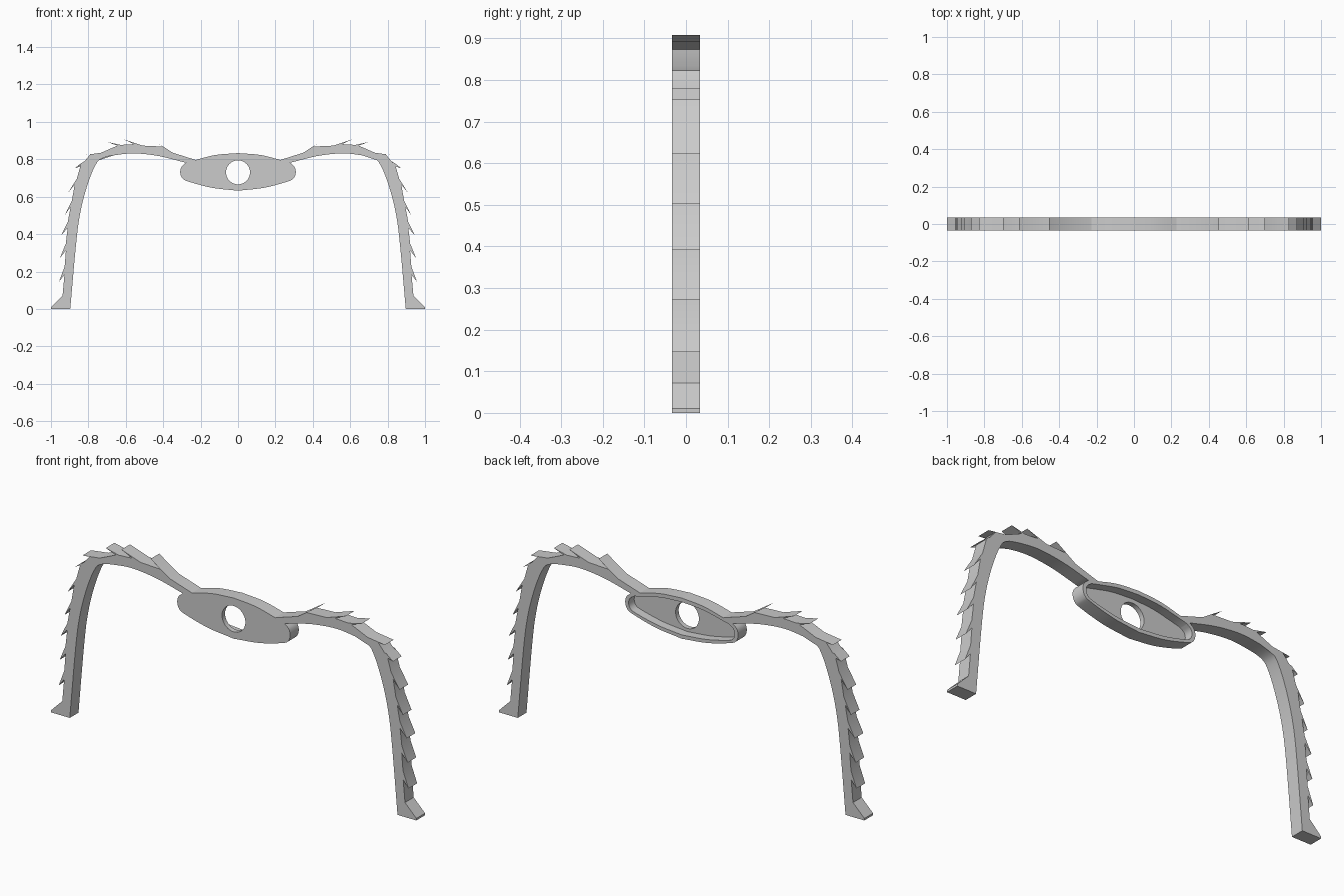
import bpy, bmesh, math
from mathutils import Vector

if "Cube" in bpy.data.objects:
    bpy.data.objects.remove(bpy.data.objects["Cube"], do_unlink=True)

DEPTH = 0.034          # half thickness of the whole frame
grey = bpy.data.materials.new("plain_grey")
grey.use_nodes = True
grey.diffuse_color = (0.6, 0.6, 0.6, 1)
grey.node_tree.nodes["Principled BSDF"].inputs["Base Color"].default_value = (0.6, 0.6, 0.6, 1)


def smooth_path(points, steps=5):
    """Catmull-Rom curve through the points, ends included."""
    pts = [Vector(p) for p in points]
    pts = [2 * pts[0] - pts[1]] + pts + [2 * pts[-1] - pts[-2]]
    out = []
    for a, b, c, d in zip(pts, pts[1:], pts[2:], pts[3:]):
        for i in range(steps):
            t = i / steps
            out.append(0.5 * (2 * b + (c - a) * t + (2 * a - 5 * b + 4 * c - d) * t * t
                              + (3 * b - a - 3 * c + d) * t ** 3))
    return out + [pts[-2]]


def slab(name, outline, front, back):
    """Extrude an outline of (x, z) points from y = front to y = back."""
    bm = bmesh.new()
    face = bm.faces.new([bm.verts.new((p[0], front, p[1])) for p in outline])
    new = bmesh.ops.extrude_face_region(bm, geom=[face])["geom"]
    bmesh.ops.translate(bm, vec=(0, back - front, 0),
                        verts=[v for v in new if isinstance(v, bmesh.types.BMVert)])
    bmesh.ops.recalc_face_normals(bm, faces=bm.faces)
    mesh = bpy.data.meshes.new(name)
    bm.to_mesh(mesh)
    bm.free()
    mesh.materials.append(grey)
    obj = bpy.data.objects.new(name, mesh)
    bpy.context.collection.objects.link(obj)
    return obj


def select(obj):
    bpy.ops.object.select_all(action='DESELECT')
    obj.select_set(True)
    bpy.context.view_layer.objects.active = obj


def cut(obj, cutter):
    mod = obj.modifiers.new("cut", 'BOOLEAN')
    mod.operation, mod.solver, mod.object = 'DIFFERENCE', 'EXACT', cutter
    select(obj)
    bpy.ops.object.modifier_apply(modifier=mod.name)
    bpy.data.objects.remove(cutter, do_unlink=True)


def shade(obj):
    select(obj)
    bpy.ops.object.shade_smooth_by_angle(angle=math.radians(25))


# Hub: lens-shaped plate with rounded ends, hollow at the back, round hole
CZ = 0.73
half = (smooth_path([(0, 0.833), (0.12, 0.823), (0.225, 0.797)])
        + smooth_path([(0.278, 0.782), (0.302, 0.76), (0.309, 0.73), (0.298, 0.699),
                       (0.265, 0.681), (0.14, 0.648), (0, 0.632)]))
outline = half + [Vector((-p.x, p.y)) for p in reversed(half[1:-1])]
hub = slab("hub", outline, -DEPTH, DEPTH)
inner = [(p.x * 0.94, CZ + (p.y - CZ) * 0.81) for p in outline]
cut(hub, slab("recess_cutter", inner, -0.01, DEPTH + 0.05))
ring = [(0.064 * math.cos(a), CZ + 0.064 * math.sin(a))
        for a in (math.tau * i / 48 for i in range(48))]
cut(hub, slab("hole_cutter", ring, -0.1, 0.1))
shade(hub)

# Arm: smooth inner edge from foot to hub
inside = smooth_path([(0.897, 0), (0.866, 0.345), (0.845, 0.505), (0.812, 0.64),
                      (0.768, 0.757), (0.727, 0.805), (0.63, 0.826), (0.54, 0.831),
                      (0.417, 0.816), (0.277, 0.781)])

# Barbs along the outer edge, hub to foot: (tip, undercut root behind the tip)
barbs = [((0.455, 0.905), (0.40, 0.868)), ((0.615, 0.908), (0.555, 0.881)),
         ((0.70, 0.893), (0.645, 0.873)), ((0.828, 0.822), (0.79, 0.826)),
         ((0.872, 0.752), (0.838, 0.78)), ((0.908, 0.622), (0.873, 0.665)),
         ((0.926, 0.502), (0.895, 0.545)), ((0.947, 0.392), (0.911, 0.432)),
         ((0.952, 0.273), (0.920, 0.312)), ((0.957, 0.146), (0.928, 0.182))]
outside = []
root = Vector((0.228, 0.797))
for tip, nxt in barbs:
    tip = Vector(tip)
    run = tip - root
    sag = Vector((run.y, -run.x)).normalized() * run.length * 0.07
    outside += [root, root + run * 0.5 + sag, tip]
    root = Vector(nxt)
foot = [root, Vector((0.938, 0.072)), Vector((1, 0.01)), Vector((1, 0))]

for side, sign in (("left", 1), ("right", -1)):
    shape = outside + foot + inside + [Vector((0.262, 0.782))]
    arm = slab(side + "_arm", [(sign * p.x, p.y) for p in shape], -DEPTH, DEPTH)
    shade(arm)
